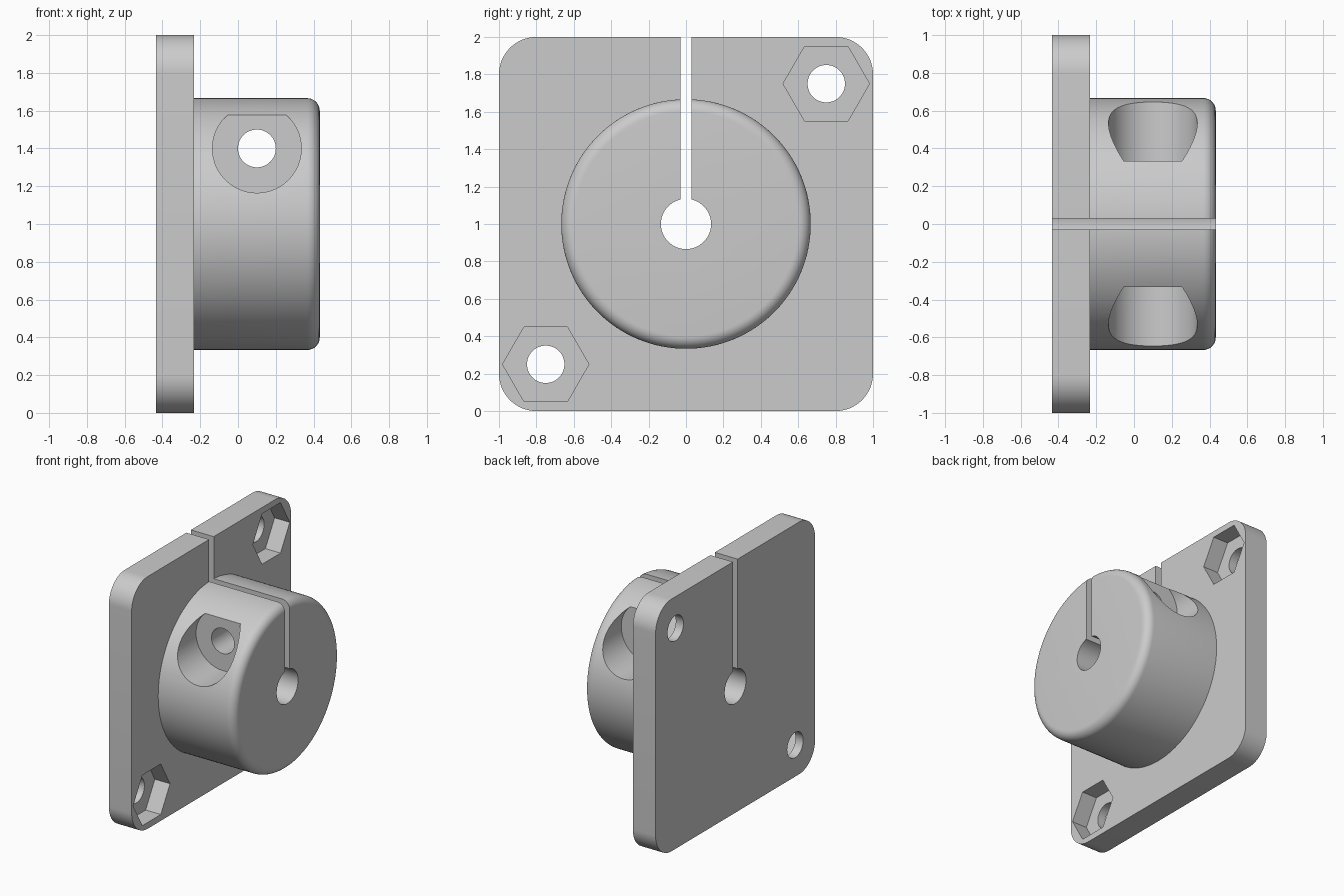
import bpy, bmesh, math
from mathutils import Matrix, Vector

cube = bpy.data.objects.get("Cube")
if cube:
    bpy.data.objects.remove(cube, do_unlink=True)

grey = bpy.data.materials.new("light_grey")
grey.use_nodes = True
colour = (0.6, 0.6, 0.6, 1)
grey.diffuse_color = colour
grey.node_tree.nodes["Principled BSDF"].inputs["Base Color"].default_value = colour

BACK, PLATE_FRONT, HUB_FRONT = -0.433, -0.233, 0.433
ALONG_X = Matrix.Rotation(math.pi / 2, 4, 'Y')
ALONG_Y = Matrix.Rotation(math.pi / 2, 4, 'X')


def finish(bm, name):
    mesh = bpy.data.meshes.new(name)
    bm.to_mesh(mesh)
    bm.free()
    mesh.materials.append(grey)
    obj = bpy.data.objects.new(name, mesh)
    bpy.context.collection.objects.link(obj)
    return obj


def box(name, low, high, corner=0):
    """Box between two corners, with edges along x optionally rounded."""
    low, high = Vector(low), Vector(high)
    bm = bmesh.new()
    bmesh.ops.create_cube(bm, size=1, matrix=Matrix.Translation((low + high) / 2)
                          @ Matrix.Diagonal((high - low).to_4d()))
    if corner:
        edges = [e for e in bm.edges if abs(e.verts[0].co.x - e.verts[1].co.x) > 0.01]
        bmesh.ops.bevel(bm, geom=edges, offset=corner, segments=16,
                        profile=0.5, affect='EDGES')
    return finish(bm, name)


def rod(name, radius, length, centre, turn, sides=96, spin=0, rim=0):
    """Cylinder or prism along x or y, with an optional rounded +x rim."""
    bm = bmesh.new()
    bmesh.ops.create_cone(bm, cap_ends=True, segments=sides, radius1=radius,
                          radius2=radius, depth=length,
                          matrix=Matrix.Translation(centre) @ turn
                          @ Matrix.Rotation(spin, 4, 'Z'))
    if rim:
        end = centre[0] + length / 2 - 0.001
        edges = [e for e in bm.edges if all(v.co.x > end for v in e.verts)]
        bmesh.ops.bevel(bm, geom=edges, offset=rim, segments=8,
                        profile=0.5, affect='EDGES')
    return finish(bm, name)


def combine(target, tool, operation='DIFFERENCE'):
    tool.hide_render = True
    mod = target.modifiers.new(tool.name, 'BOOLEAN')
    mod.operation, mod.solver, mod.object = operation, 'EXACT', tool
    bpy.context.view_layer.objects.active = target
    bpy.ops.object.modifier_apply(modifier=mod.name)
    bpy.data.objects.remove(tool, do_unlink=True)


# Square mounting plate joined to the round hub
body = box("clamp_flange", (BACK, -1, 0), (PLATE_FRONT, 1, 2), corner=0.2)
hub_start = BACK + 0.1
hub = rod("hub", 0.667, HUB_FRONT - hub_start,
          ((HUB_FRONT + hub_start) / 2, 0, 1), ALONG_X, sides=128, rim=0.067)
combine(body, hub, 'UNION')

# Shaft bore and clamping slit
combine(body, rod("bore", 0.134, 2, (0, 0, 1), ALONG_X))
combine(body, box("slit", (-1, -0.029, 1), (1, 0.029, 2.5)))

# Mounting holes with hexagonal nut pockets in opposite corners
for side in (-1, 1):
    y, z = 0.75 * side, 1 + 0.75 * side
    combine(body, rod("mounting_hole", 0.1, 2, (0, y, z), ALONG_X, sides=64))
    combine(body, rod("nut_pocket", 0.231, 0.4, (PLATE_FRONT + 0.067, y, z),
                      ALONG_X, sides=6))

# Clamp screw hole with a round recess on each side of the hub
combine(body, rod("screw_hole", 0.1, 3, (0.1, 0, 1.4), ALONG_Y, sides=64))
for side in (-1, 1):
    combine(body, rod("screw_recess", 0.235, 0.6, (0.1, side * 0.633, 1.4), ALONG_Y))

bpy.ops.object.select_all(action='DESELECT')
body.select_set(True)
bpy.context.view_layer.objects.active = body
bpy.ops.object.shade_smooth_by_angle(angle=math.radians(30))
